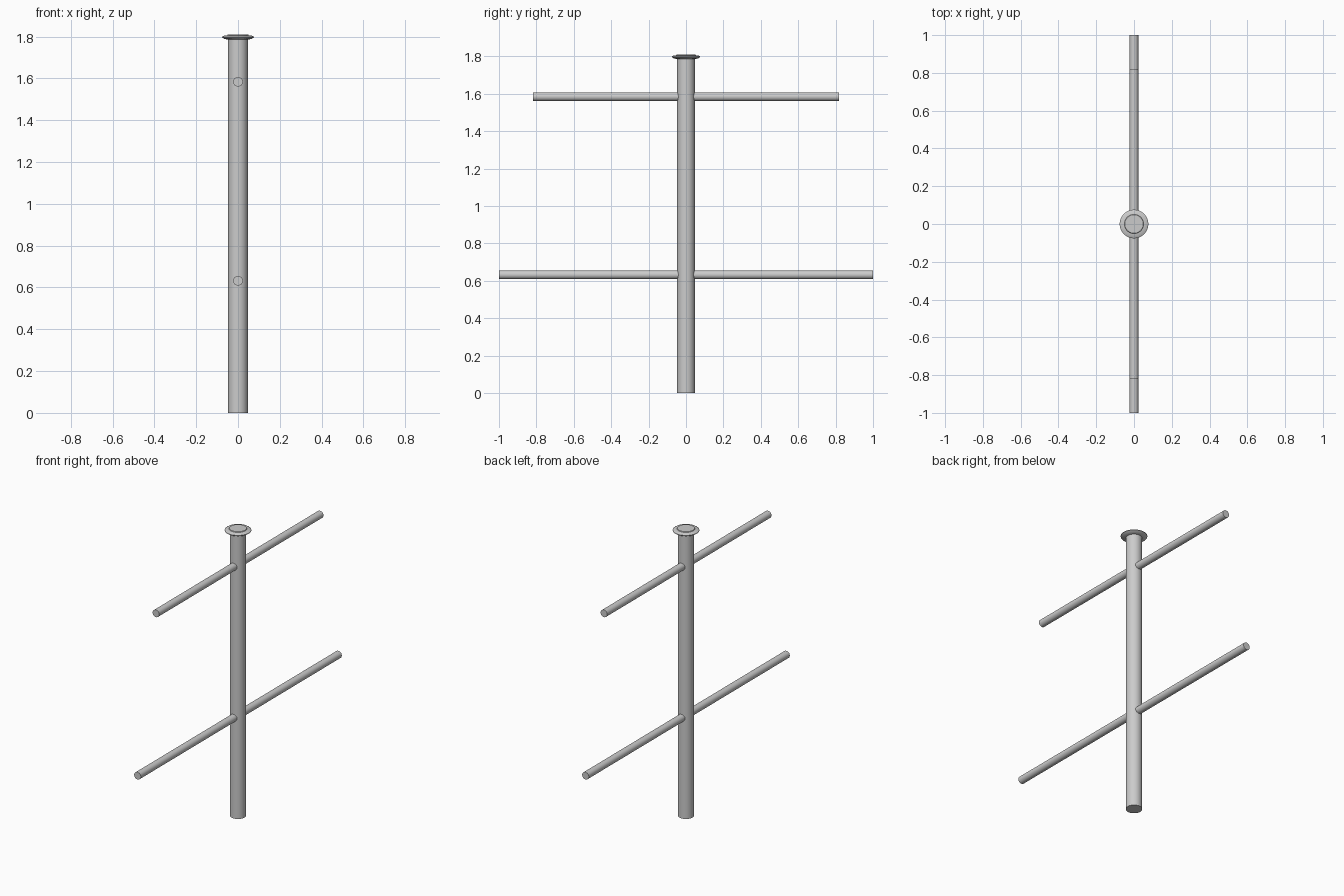
import bpy, bmesh
from math import radians, pi, cos, sin

if "Cube" in bpy.data.objects:
    bpy.data.objects.remove(bpy.data.objects["Cube"])


def lathe(name, profile, sides=48):
    """Revolve a closed (radius, z) outline around z, with flat end discs."""
    bm = bmesh.new()
    rings = [[bm.verts.new((r * cos(2 * pi * i / sides), r * sin(2 * pi * i / sides), z))
              for i in range(sides)] for r, z in profile]
    for a, b in zip(rings, rings[1:]):
        for i in range(sides):
            j = (i + 1) % sides
            bm.faces.new((a[i], a[j], b[j], b[i]))
    bm.faces.new(rings[0][::-1])
    bm.faces.new(rings[-1])
    me = bpy.data.meshes.new(name)
    bm.to_mesh(me)
    bm.free()
    ob = bpy.data.objects.new(name, me)
    bpy.context.collection.objects.link(ob)
    bpy.context.view_layer.objects.active = ob
    ob.select_set(True)
    bpy.ops.object.shade_smooth_by_angle(angle=radians(30))
    ob.select_set(False)
    return ob


# Upright post
lathe("post", [(0.047, 0), (0.047, 1.79)])

# Flared cap with a thin rim and slightly raised top
lathe("post_cap", [(0.047, 1.785), (0.066, 1.789), (0.076, 1.796),
                   (0.076, 1.799), (0.068, 1.804), (0.051, 1.806), (0.049, 1.81)])

# Cross bars running front to back
for name, z, half in (("lower_bar", 0.632, 1.0), ("upper_bar", 1.584, 0.817)):
    bar = lathe(name, [(0.023, -half), (0.023, half)], 32)
    bar.rotation_euler.x = radians(90)
    bar.location.z = z
